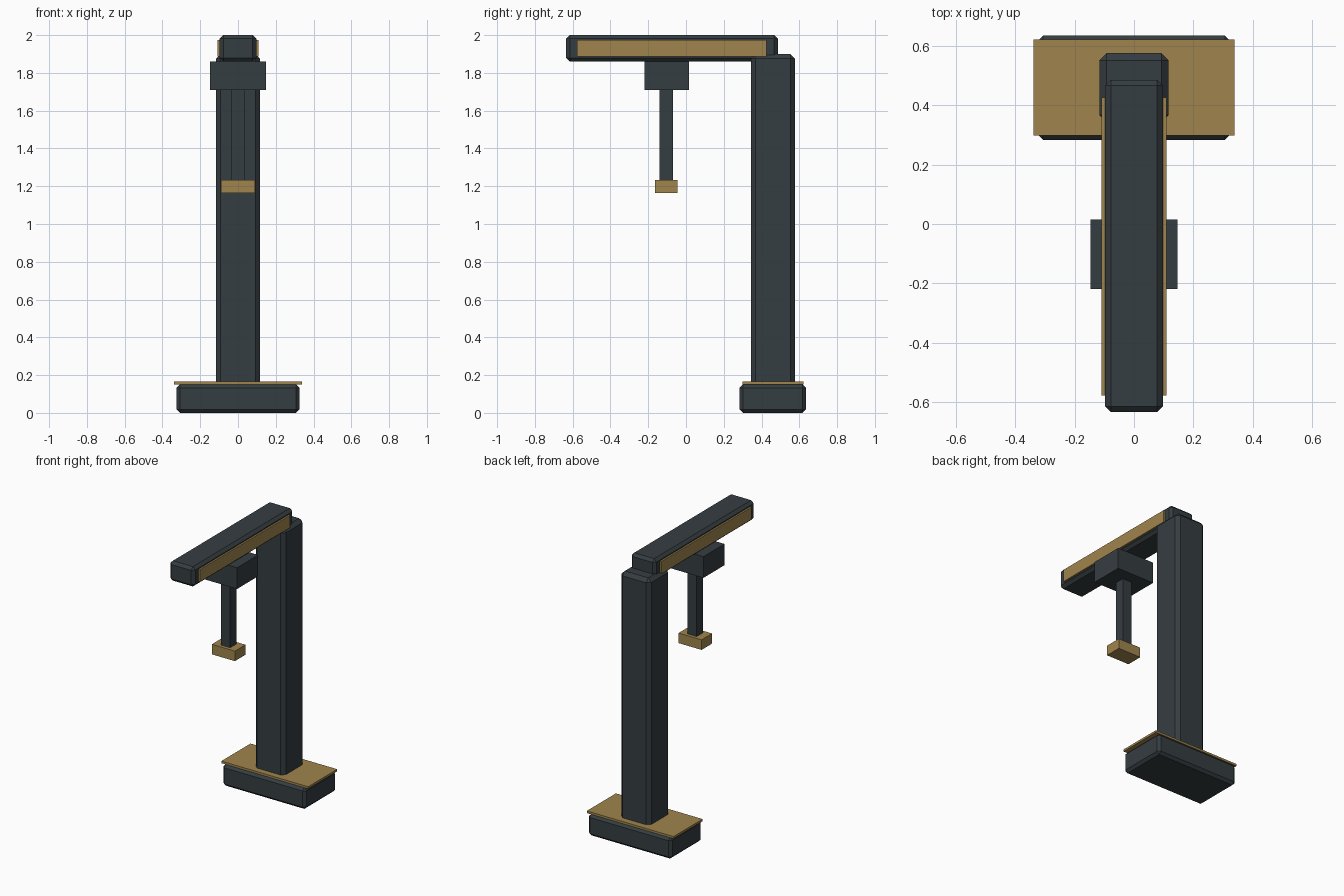
import bpy
import bmesh

if "Cube" in bpy.data.objects:
    bpy.data.objects.remove(bpy.data.objects["Cube"])


def material(name, color):
    m = bpy.data.materials.new(name)
    m.diffuse_color = color
    m.use_nodes = True
    m.node_tree.nodes["Principled BSDF"].inputs["Base Color"].default_value = m.diffuse_color
    return m


DARK = material("dark_steel", (0.036, 0.047, 0.053, 1))
GOLD = material("brass", (0.35, 0.235, 0.075, 1))


def box(name, x, y, z, mat, chamfer=0):
    """Box from (min, max) ranges, optionally with single-segment chamfers."""
    bm = bmesh.new()
    bmesh.ops.create_cube(bm, size=1)
    for v in bm.verts:
        for i, (lo, hi) in enumerate((x, y, z)):
            v.co[i] = hi if v.co[i] > 0 else lo
    if chamfer:
        bmesh.ops.bevel(bm, geom=bm.edges[:], offset=chamfer, segments=1,
                        affect='EDGES', profile=0.5)
    mesh = bpy.data.meshes.new(name)
    bm.to_mesh(mesh)
    bm.free()
    mesh.materials.append(mat)
    obj = bpy.data.objects.new(name, mesh)
    bpy.context.collection.objects.link(obj)
    return obj


def sym(half):
    return (-half, half)


# Foot and its cover plate
box("base", sym(0.325), (0.284, 0.635), (0, 0.151), DARK, 0.018)
box("base_plate", sym(0.339), (0.299, 0.623), (0.151, 0.166), GOLD)

# Upright column
box("column", sym(0.117), (0.343, 0.577), (0.12, 1.90), DARK, 0.025)

# Overhanging arm with a brass rail on each side
box("arm", sym(0.097), (-0.634, 0.486), (1.86, 2.0), DARK, 0.019)
for side, x in (("left", (-0.109, -0.092)), ("right", (0.092, 0.109))):
    box(side + "_rail", x, (-0.578, 0.427), (1.887, 1.974), GOLD)

# Hanging carriage, rod and gripper
box("carriage", sym(0.147), (-0.22, 0.016), (1.71, 1.86), DARK)
box("rod", sym(0.036), (-0.139, -0.068), (1.23, 1.715), DARK)
box("gripper", sym(0.09), (-0.163, -0.045), (1.163, 1.234), GOLD)
